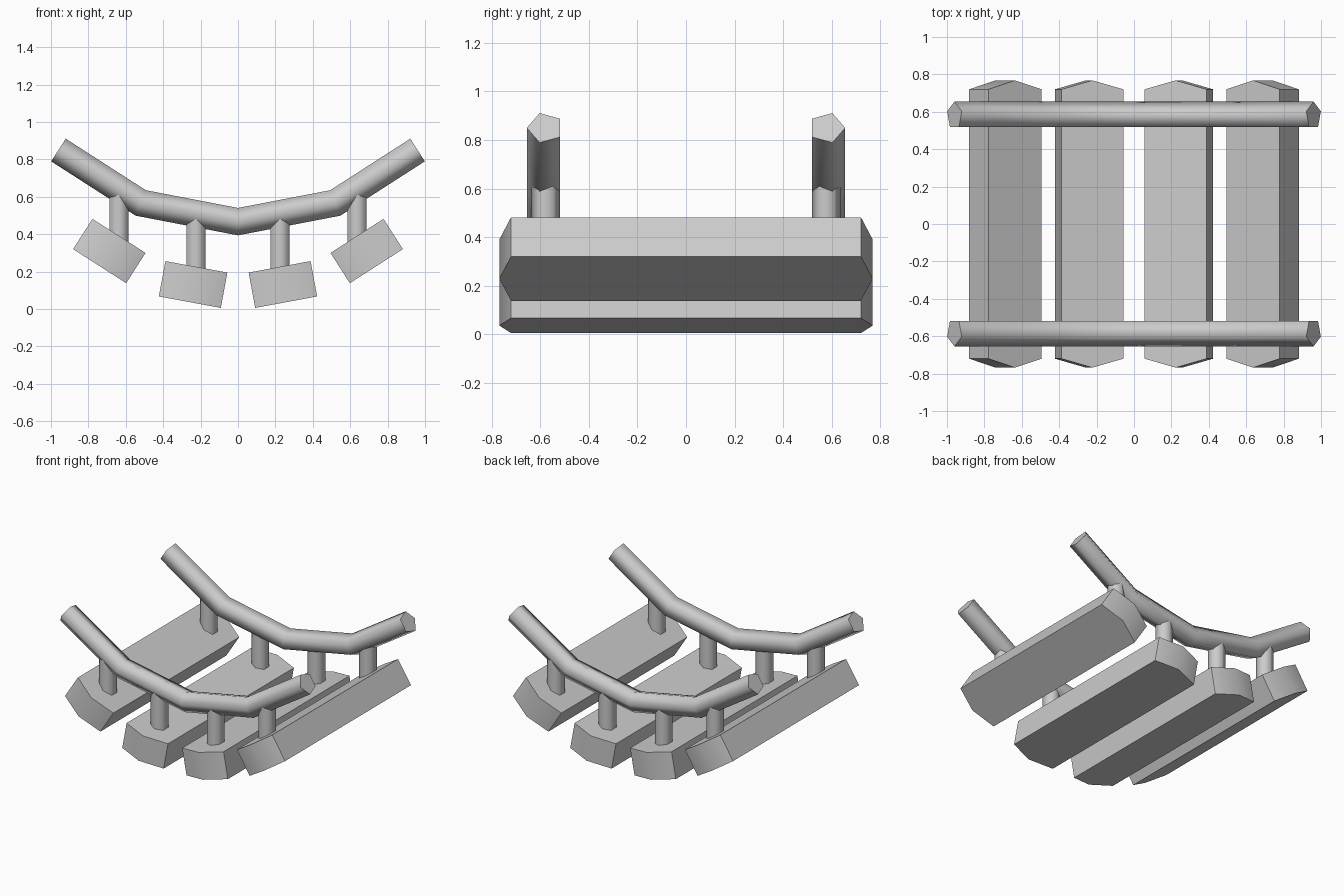
import bpy, bmesh, math
from mathutils import Vector, Matrix

if "Cube" in bpy.data.objects:
    bpy.data.objects.remove(bpy.data.objects["Cube"])


def finish(bm, name, angle):
    bmesh.ops.recalc_face_normals(bm, faces=bm.faces)
    mesh = bpy.data.meshes.new(name)
    bm.to_mesh(mesh)
    bm.free()
    ob = bpy.data.objects.new(name, mesh)
    bpy.context.collection.objects.link(ob)
    bpy.ops.object.select_all(action='DESELECT')
    ob.select_set(True)
    bpy.context.view_layer.objects.active = ob
    bpy.ops.object.shade_smooth_by_angle(angle=math.radians(angle))
    return ob


# Plank: six-sided outline with pointed ends, extruded and tilted
def plank(name, x, z, tilt, width=0.337, thick=0.192):
    w = width / 2
    outline = [(-w, -0.72), (0, -0.768), (w, -0.72), (w, 0.72), (0, 0.768), (-w, 0.72)]
    bm = bmesh.new()
    face = bm.faces.new([bm.verts.new((px, py, -thick / 2)) for px, py in outline])
    ext = bmesh.ops.extrude_face_region(bm, geom=[face])
    top = [v for v in ext['geom'] if isinstance(v, bmesh.types.BMVert)]
    bmesh.ops.translate(bm, verts=top, vec=(0, 0, thick))
    bm.transform(Matrix.Translation((x, 0, z)) @ Matrix.Rotation(-math.radians(tilt), 4, 'Y'))
    finish(bm, name, 40)


# Rail: five-sided tube swept along a bent path with mitred joints
def rail(name, side):
    half = [(0.52, 0.567), (0.96, 0.85)]
    path = [Vector((-x, z)) for x, z in reversed(half)] + [Vector((0, 0.467))]
    path += [Vector(p) for p in half]
    r = 0.0757
    bm = bmesh.new()
    rings = []
    for i, p in enumerate(path):
        a = (p - path[max(i - 1, 0)]).normalized()
        b = (path[min(i + 1, len(path) - 1)] - p).normalized()
        t = (a + b).normalized()
        n = Vector((-t.y, t.x))
        stretch = 1 / t.dot(b if b.length else a)
        ring = []
        for k in range(5):
            ang = 2 * math.pi * k / 5
            q = p + n * (r * math.sin(ang) * stretch)
            ring.append(bm.verts.new((q.x, side * (0.579 + r * math.cos(ang)), q.y)))
        rings.append(ring)
    for r0, r1 in zip(rings, rings[1:]):
        for k in range(5):
            j = (k + 1) % 5
            bm.faces.new((r0[k], r0[j], r1[j], r1[k]))
    bm.faces.new(rings[0])
    bm.faces.new(rings[-1])
    finish(bm, name, 76)


# Post: six-sided upright between plank and rail
def post(name, x, y, z0, z1):
    bm = bmesh.new()
    bmesh.ops.create_cone(bm, cap_ends=True, segments=6, radius1=0.058, radius2=0.058,
                          depth=z1 - z0,
                          matrix=Matrix.Translation((x, y, (z0 + z1) / 2)))
    xs = [v.co.x - x for v in bm.verts]
    if max(xs) > 0.055:  # corners point along y
        bmesh.ops.rotate(bm, verts=bm.verts, cent=(x, y, 0),
                         matrix=Matrix.Rotation(math.pi / 2, 3, 'Z'))
    finish(bm, name, 65)


for s, lr in ((-1, "left"), (1, "right")):
    plank(f"inner_plank_{lr}", s * 0.24, 0.131, s * 10.5)
    plank(f"outer_plank_{lr}", s * 0.688, 0.31, s * 32.7)
    for f, fb in ((-1, "front"), (1, "back")):
        post(f"inner_post_{fb}_{lr}", s * 0.225, f * 0.577, 0.15, 0.49)
        post(f"outer_post_{fb}_{lr}", s * 0.637, f * 0.577, 0.28, 0.62)

rail("rail_front", -1)
rail("rail_back", 1)
